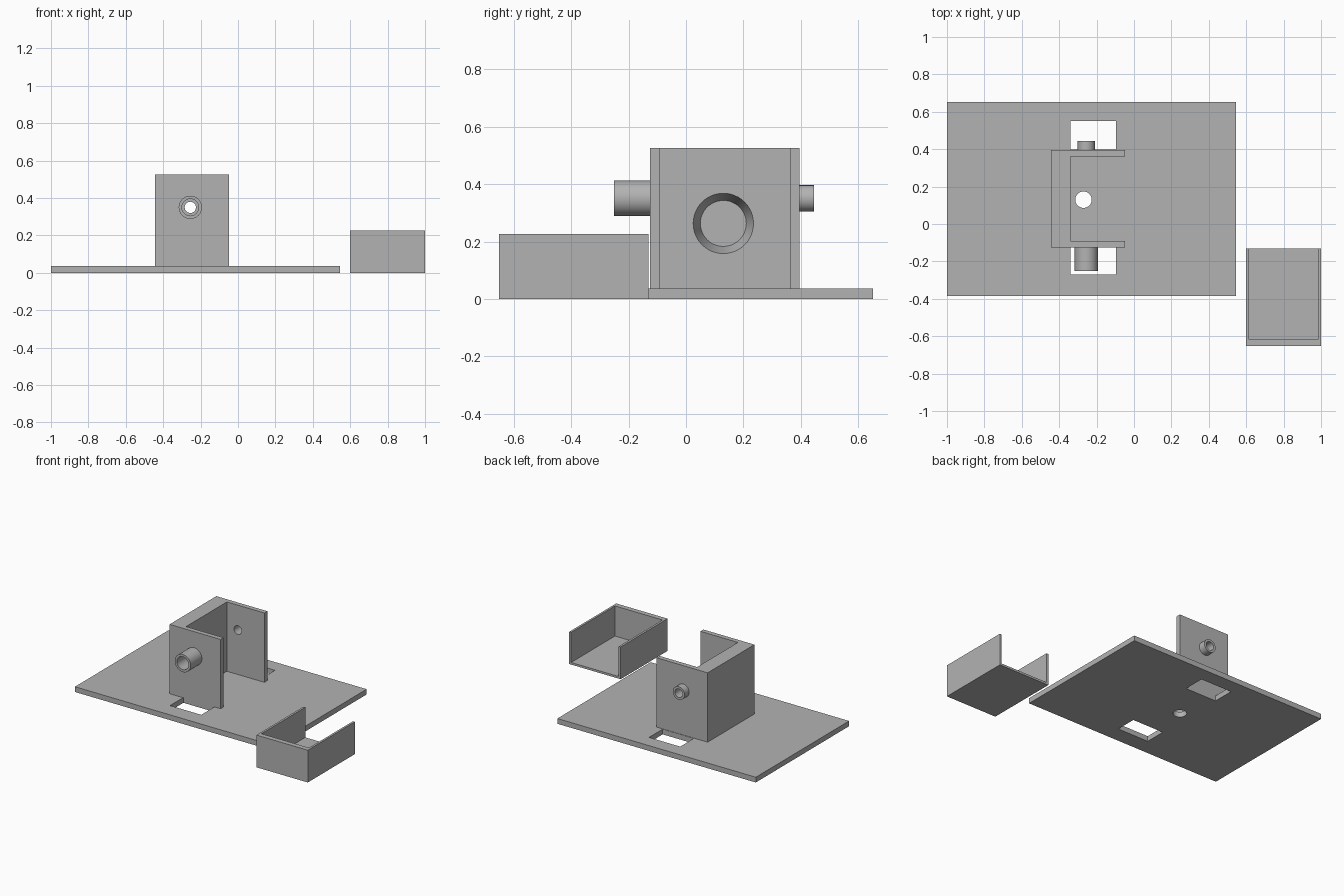
import bpy
import bmesh
from math import radians

cube = bpy.data.objects.get("Cube")
if cube:
    bpy.data.objects.remove(cube, do_unlink=True)

grey = bpy.data.materials.new("light_grey")
grey.use_nodes = True
grey.diffuse_color = (0.45, 0.45, 0.45, 1)
grey.node_tree.nodes["Principled BSDF"].inputs["Base Color"].default_value = (0.45, 0.45, 0.45, 1)


def prism(name, outline, z0, z1):
    """Extrude a flat outline from z0 up to z1."""
    bm = bmesh.new()
    face = bm.faces.new([bm.verts.new((x, y, z0)) for x, y in outline])
    top = bmesh.ops.extrude_face_region(bm, geom=[face])["geom"]
    bmesh.ops.translate(bm, vec=(0, 0, z1 - z0),
                        verts=[v for v in top if isinstance(v, bmesh.types.BMVert)])
    bmesh.ops.recalc_face_normals(bm, faces=bm.faces)
    mesh = bpy.data.meshes.new(name)
    bm.to_mesh(mesh)
    bm.free()
    mesh.materials.append(grey)
    obj = bpy.data.objects.new(name, mesh)
    bpy.context.collection.objects.link(obj)
    return obj


def box(name, x0, x1, y0, y1, z0, z1):
    return prism(name, [(x0, y0), (x1, y0), (x1, y1), (x0, y1)], z0, z1)


def cone(name, r1, r2, depth, loc, rot=(0, 0, 0)):
    bpy.ops.mesh.primitive_cone_add(vertices=48, radius1=r1, radius2=r2, depth=depth,
                                    location=loc, rotation=rot)
    obj = bpy.context.object
    obj.name = name
    obj.data.materials.append(grey)
    return obj


def rod(name, r, y0, y1):
    """Cylinder along y on the shared axis of the two tubes."""
    return cone(name, r, r, y1 - y0, (-0.255, (y0 + y1) / 2, 0.35), (radians(90), 0, 0))


def combine(target, tool, operation):
    mod = target.modifiers.new(operation, "BOOLEAN")
    mod.operation = operation
    mod.solver = "EXACT"
    mod.object = tool
    bpy.ops.object.select_all(action="DESELECT")
    bpy.context.view_layer.objects.active = target
    target.select_set(True)
    bpy.ops.object.modifier_apply(modifier=mod.name)
    bpy.data.objects.remove(tool, do_unlink=True)


def smooth(obj):
    bpy.ops.object.select_all(action="DESELECT")
    bpy.context.view_layer.objects.active = obj
    obj.select_set(True)
    bpy.ops.object.shade_smooth_by_angle(angle=radians(20))


# Base plate with two rectangular slots and a round hole
plate = box("base_plate", -1, 0.545, -0.385, 0.652, 0, 0.037)
for y0, y1 in ((-0.27, -0.122), (0.398, 0.55)):
    combine(plate, box("slot_cutter", -0.34, -0.097, y0, y1, -0.1, 0.1), "DIFFERENCE")
combine(plate, cone("hole_cutter", 0.044, 0.044, 0.2, (-0.27, 0.13, 0)), "DIFFERENCE")
smooth(plate)

# U-shaped bracket, open towards +x
bracket = prism("bracket", [(-0.445, -0.125), (-0.048, -0.125), (-0.048, -0.092), (-0.34, -0.092),
                            (-0.34, 0.362), (-0.048, 0.362), (-0.048, 0.395), (-0.445, 0.395)],
                0.037, 0.525)

# Wide front tube and narrow back tube, both bored through the side walls
combine(bracket, rod("front_tube", 0.062, -0.25, -0.11), "UNION")
combine(bracket, rod("back_tube", 0.046, 0.38, 0.445), "UNION")
combine(bracket, rod("front_bore", 0.045, -0.3, -0.05), "DIFFERENCE")
combine(bracket, rod("back_bore", 0.03, 0.3, 0.5), "DIFFERENCE")

# Tapered blind recess in the thick wall
combine(bracket, cone("recess_cutter", 0.08, 0.1086, 0.08, (-0.37, 0.13, 0.263),
                      (0, radians(90), 0)), "DIFFERENCE")
smooth(bracket)

# Separate tray, open at the top and the back
tray = box("tray", 0.6, 1, -0.652, -0.13, 0, 0.227)
combine(tray, box("tray_cutter", 0.615, 0.985, -0.617, 0, 0.015, 0.4), "DIFFERENCE")
